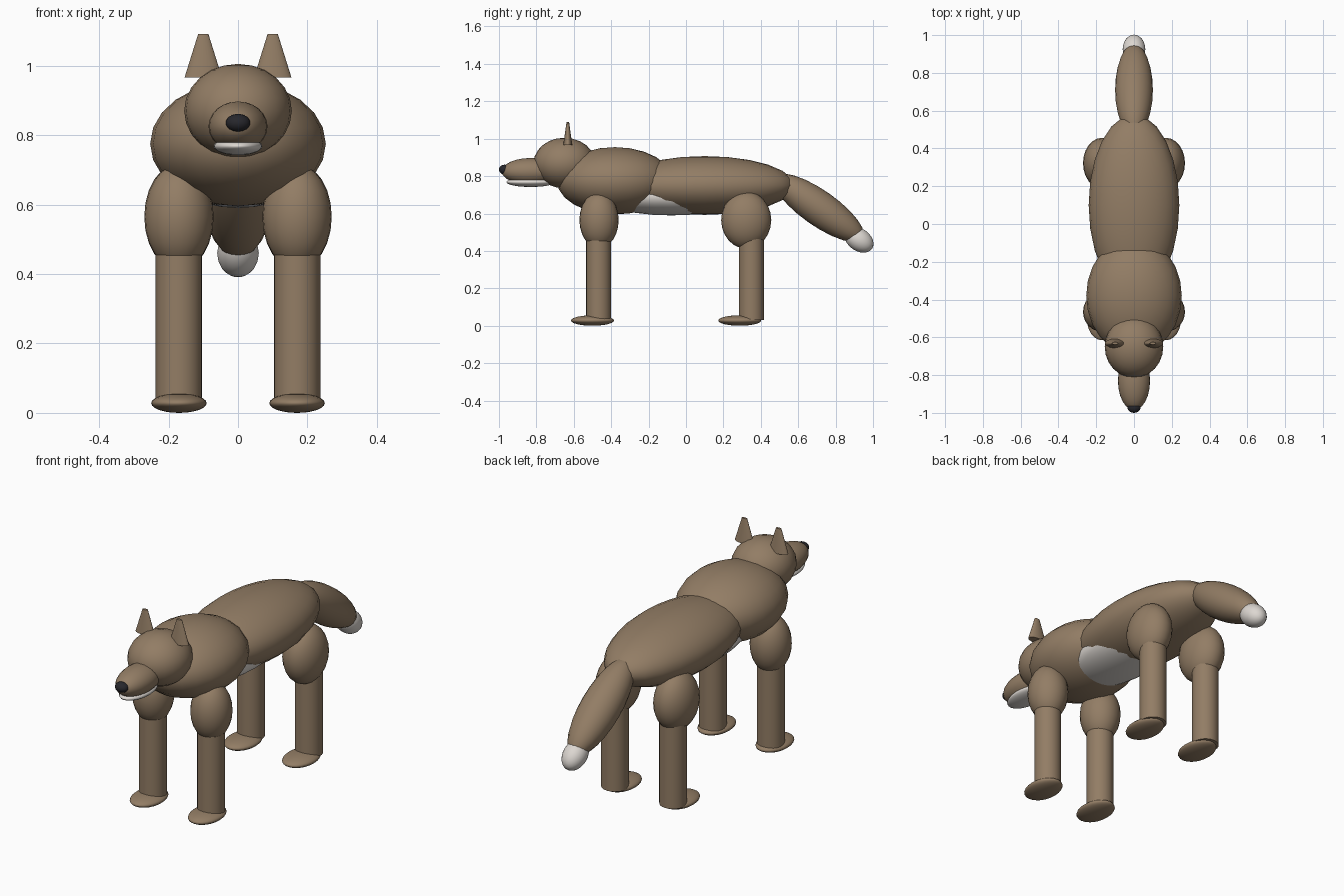
import bpy
import math

cube = bpy.data.objects.get("Cube")
if cube:
    bpy.data.objects.remove(cube, do_unlink=True)


def make_material(name, rgb):
    mat = bpy.data.materials.new(name)
    mat.use_nodes = True
    colour = (*rgb, 1.0)
    mat.diffuse_color = colour
    mat.node_tree.nodes["Principled BSDF"].inputs["Base Color"].default_value = colour
    return mat


BROWN = make_material("brown fur", (0.29, 0.205, 0.13))
WHITE = make_material("pale fur", (0.72, 0.68, 0.64))
BLACK = make_material("black nose", (0.02, 0.02, 0.025))


def finish(name, mat, scale=(1, 1, 1), tilt=0.0):
    obj = bpy.context.object
    obj.name = name
    obj.scale = scale
    obj.rotation_euler = (tilt, 0, 0)
    obj.data.materials.append(mat)
    bpy.ops.object.shade_smooth_by_angle(angle=math.radians(40))
    return obj


def ellipsoid(name, centre, radii, mat=BROWN, tilt=0.0):
    bpy.ops.mesh.primitive_uv_sphere_add(segments=24, ring_count=12, radius=1, location=centre)
    return finish(name, mat, radii, tilt)


def cone(name, centre, bottom, top, height, depth_scale=1.0):
    bpy.ops.mesh.primitive_cone_add(vertices=24, radius1=bottom, radius2=top,
                                    depth=height, location=centre)
    return finish(name, BROWN, (1, depth_scale, 1))


# Trunk
ellipsoid("body", (0, 0.1, 0.75), (0.24, 0.48, 0.157))
ellipsoid("chest", (0, -0.38, 0.775), (0.253, 0.31, 0.18))
ellipsoid("belly", (0, -0.08, 0.69), (0.185, 0.38, 0.1), WHITE)

# Head
ellipsoid("head", (0, -0.65, 0.87), (0.155, 0.165, 0.135))
ellipsoid("snout", (0, -0.83, 0.825), (0.085, 0.155, 0.072))
ellipsoid("jaw", (0, -0.83, 0.768), (0.07, 0.13, 0.026), WHITE)
ellipsoid("nose", (0, -0.97, 0.835), (0.035, 0.03, 0.026), BLACK)

# Tail
slope = math.radians(-35)
ellipsoid("tail", (0, 0.71, 0.63), (0.1, 0.29, 0.095), tilt=slope)
ellipsoid("tail_tip", (0, 0.925, 0.46), (0.06, 0.085, 0.06), WHITE, slope)

# Ears and legs on both sides
for side, s in (("left", 1), ("right", -1)):
    cone(f"{side}_ear", (s * 0.1, -0.632, 1.028), 0.054, 0.015, 0.125, 0.45)
    x = s * 0.17
    for end, thigh_y, leg_y, foot_y, thigh_r in (
            ("front", -0.465, -0.467, -0.5, (0.1, 0.105, 0.15)),
            ("back", 0.322, 0.35, 0.287, (0.1, 0.134, 0.153))):
        ellipsoid(f"{end}_{side}_thigh", (x, thigh_y, 0.565), thigh_r)
        cone(f"{end}_{side}_leg", (x, leg_y, 0.255), 0.067, 0.067, 0.45)
        ellipsoid(f"{end}_{side}_foot", (x, foot_y, 0.028), (0.08, 0.115, 0.028))
